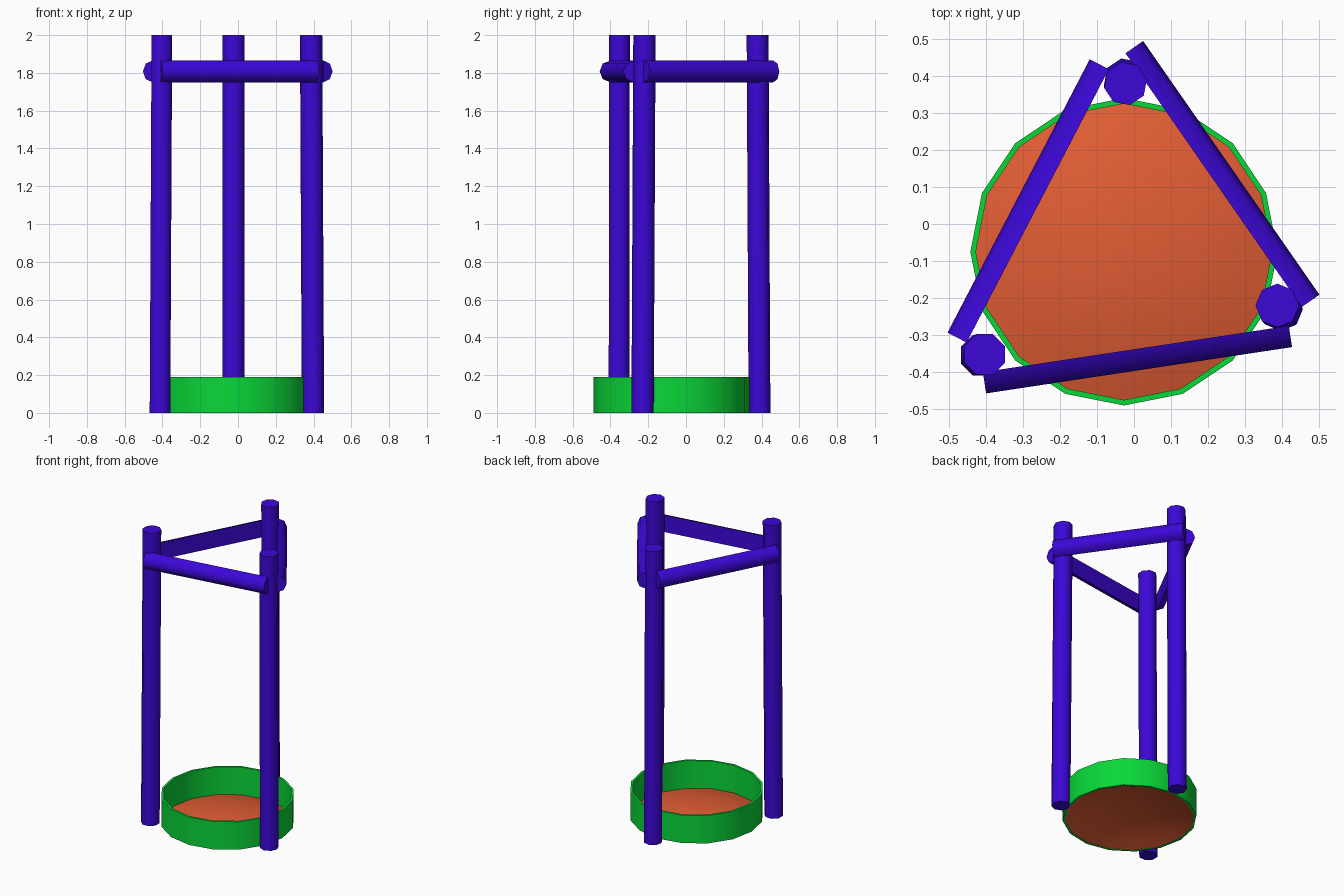
import bpy, math
from mathutils import Vector

if "Cube" in bpy.data.objects:
    bpy.data.objects.remove(bpy.data.objects["Cube"])


def material(name, rgb):
    m = bpy.data.materials.new(name)
    m.diffuse_color = (*rgb, 1)
    m.use_nodes = True
    m.node_tree.nodes["Principled BSDF"].inputs["Base Color"].default_value = m.diffuse_color
    return m


PURPLE = material("purple", (0.045, 0.002, 0.68))
GREEN = material("green", (0.003, 0.68, 0.04))
ORANGE = material("orange", (0.76, 0.11, 0.035))


def add_mesh(name, verts, faces, mat, angle):
    me = bpy.data.meshes.new(name)
    me.from_pydata(verts, [], faces)
    me.materials.append(mat)
    ob = bpy.data.objects.new(name, me)
    bpy.context.collection.objects.link(ob)
    bpy.ops.object.select_all(action='DESELECT')
    ob.select_set(True)
    bpy.context.view_layer.objects.active = ob
    bpy.ops.object.mode_set(mode='EDIT')
    bpy.ops.mesh.select_all(action='SELECT')
    bpy.ops.mesh.normals_make_consistent(inside=False)
    bpy.ops.object.mode_set(mode='OBJECT')
    bpy.ops.object.shade_smooth_by_angle(angle=math.radians(angle))
    return ob


def circle(cx, cy, z, r, n, turn=0.0):
    return [Vector((cx + r * math.cos(math.tau * i / n + turn),
                    cy + r * math.sin(math.tau * i / n + turn), z)) for i in range(n)]


def bridge(a, b, n):
    return [(a + i, a + (i + 1) % n, b + (i + 1) % n, b + i) for i in range(n)]


def prism(name, ring_a, ring_b, mat, angle=50):
    n = len(ring_a)
    faces = bridge(0, n, n) + [tuple(range(n)), tuple(range(n, 2 * n))]
    return add_mesh(name, ring_a + ring_b, faces, mat, angle)


# Slightly leaning round posts: bottom xy, top xy, octagon turn
posts = {
    "left_post": ((-0.413, -0.355), (-0.403, -0.352), math.pi / 8),
    "right_post": ((0.397, -0.23), (0.387, -0.22), 0),
    "back_post": ((-0.023, 0.389), (-0.023, 0.379), 0.2),
}
for name, (bot, top, turn) in posts.items():
    prism(name, circle(*bot, 0, 0.059, 8, turn), circle(*top, 2, 0.059, 8, turn), PURPLE)

# Half-round rails: flat face against the posts, rounded face outward
RAIL_Z, RAIL_R = 1.808, 0.058
rails = {
    "left_rail": ((-0.068, 0.418), (-0.452, -0.32)),
    "front_rail": ((-0.408, -0.40), (0.418, -0.275)),
    "right_rail": ((0.453, -0.224), (-0.023, 0.461)),
}
for name, (a, b) in rails.items():
    a, b = Vector((*a, RAIL_Z)), Vector((*b, RAIL_Z))
    d = (b - a).normalized()
    out = Vector((d.y, -d.x, 0))
    section = [out * RAIL_R * math.sin(math.pi * i / 4)
               + Vector((0, 0, RAIL_R * math.cos(math.pi * i / 4))) for i in range(5)]
    prism(name, [a + s for s in section], [b + s for s in section], PURPLE)

# Open basin wall with thickness
CX, CY, N = -0.027, -0.075, 16
wall = (circle(CX, CY, 0, 0.415, N) + circle(CX, CY, 0.19, 0.415, N)
        + circle(CX, CY, 0.19, 0.400, N) + circle(CX, CY, 0, 0.400, N))
faces = [f for k in range(4) for f in bridge(k * N, (k + 1) % 4 * N, N)]
add_mesh("basin_wall", wall, faces, GREEN, 40)

# Shallow domed basin floor, a single skin
RINGS, RISE, R = 5, 0.07, 0.405
dome = []
for k in range(RINGS):
    t = 1 - k / RINGS
    dome += circle(CX, CY, RISE * (1 - t * t), R * t, N)
dome.append(Vector((CX, CY, RISE)))
faces = [f for k in range(RINGS - 1) for f in bridge(k * N, (k + 1) * N, N)]
last = (RINGS - 1) * N
faces += [(last + i, last + (i + 1) % N, RINGS * N) for i in range(N)]
add_mesh("basin_floor", dome, faces, ORANGE, 180)
